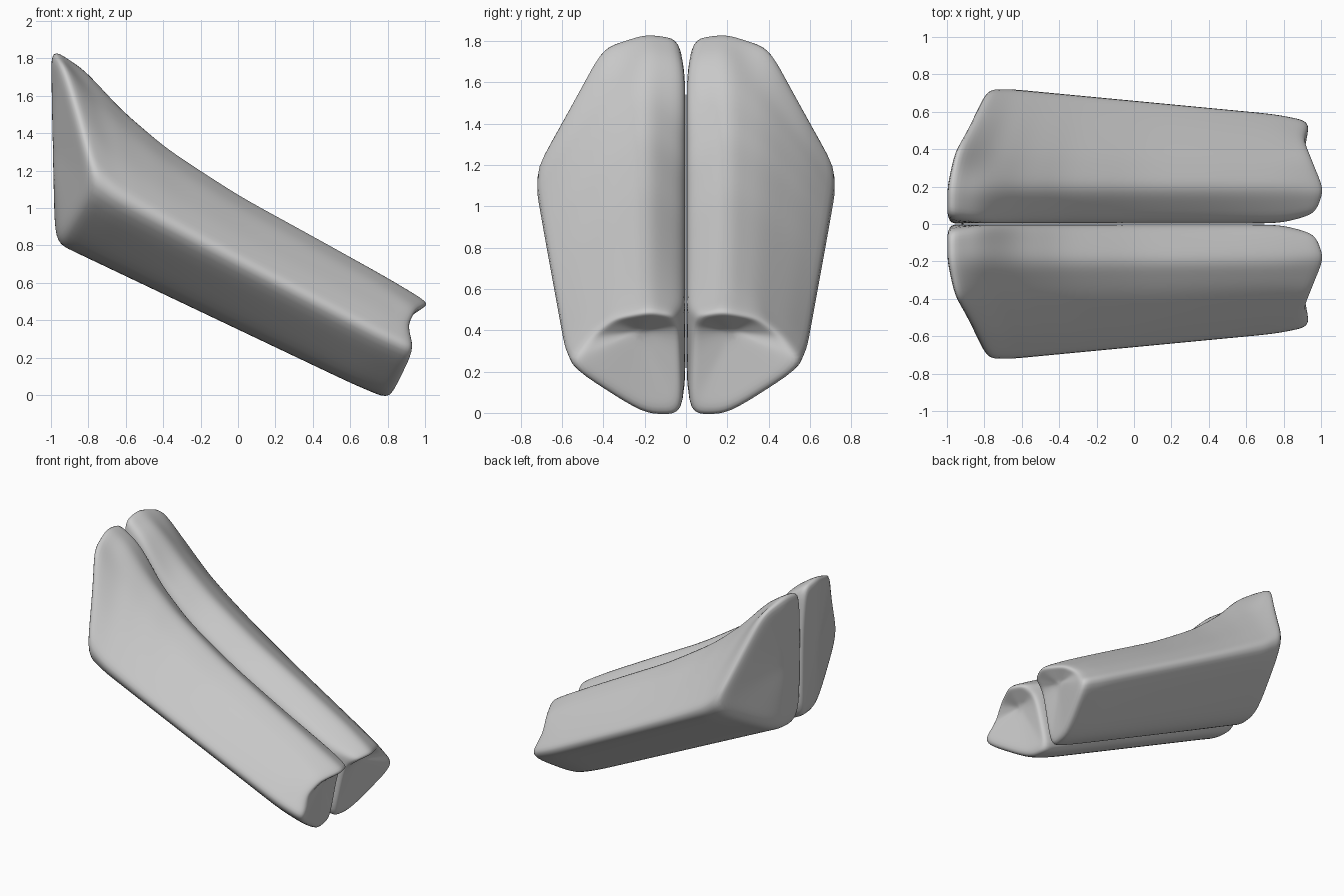
import bpy, bmesh
from mathutils import Vector as V

if "Cube" in bpy.data.objects:
    bpy.data.objects.remove(bpy.data.objects["Cube"])

# End rings, order: inner bottom, outer bottom, side ridge, upper side, shoulder, crest, inner top, inner wall
BACK = [(-.98, .0, .81), (-.955, .25, .81), (-.765, .775, 1.12), (-.88, .54, 1.55),
        (-.955, .41, 1.81), (-1.0, .20, 1.86), (-1.0, .03, 1.84), (-.99, .0, 1.5)]
FRONT = [(.80, .01, -.025), (.83, .20, -.025), (.95, .58, .22), (.915, .47, .37),
         (.96, .36, .46), (1.035, .18, .495), (.99, .06, .475), (.89, .03, .40)]
# Stations along the crest: x, crest height, groove depth
STATIONS = [(-.82, 1.75, .05), (-.62, 1.54, .13), (-.38, 1.335, .15),
            (0, 1.085, .14), (.4, .865, .13), (.80, .64, .10)]
N = len(BACK)


def section(x, top, groove):
    t = (x + .98) / 1.98
    bx = -.95 + 1.75 * t
    dx = -.77 + 1.7 * t
    crest = V((x, .19, top))
    ridge = V((dx, .70 - .105 * dx, .70 - .52 * dx))
    upper = crest.lerp(ridge, .68) + V((0, .015, .03))
    shoulder = crest.lerp(ridge, .32) + V((0, .015, .04))
    low = .35 - .475 * bx
    bottom, inner = V((bx, .003, low)), V((x, .003, top - groove))
    return [bottom, V((bx, .22, low)), ridge, upper, shoulder,
            crest, inner, inner.lerp(bottom, .3)]


def build_half(name, side):
    rings = [BACK] + [section(*s) for s in STATIONS] + [FRONT]
    bm = bmesh.new()
    loops = [[bm.verts.new(V(p)) for p in r] for r in rings]

    def bridge(a, b):
        for i in range(N):
            j = (i + 1) % N
            bm.faces.new((a[i], a[j], b[j], b[i]))

    for a, b in zip(loops, loops[1:]):
        bridge(a, b)
    # Faceted end caps: nearly flat at the tall end, notched under the lip at the low end
    for loop, centre in ((loops[0], V((-.99, .19, 1.3))),
                         (loops[-1], V((.88, .22, .39)))):
        inner = [bm.verts.new(v.co.lerp(centre, .5)) for v in loop]
        bridge(loop, inner)
        mid = bm.verts.new(centre)
        for i in range(N):
            bm.faces.new((inner[i], inner[(i + 1) % N], mid))
    for v in bm.verts:
        v.co.y *= side
    bmesh.ops.recalc_face_normals(bm, faces=bm.faces)
    for f in bm.faces:
        f.smooth = True
    me = bpy.data.meshes.new(name)
    bm.to_mesh(me)
    bm.free()
    ob = bpy.data.objects.new(name, me)
    bpy.context.collection.objects.link(ob)
    # Tighten the cage, then round it
    tight = ob.modifiers.new("tighten", 'SUBSURF')
    tight.subdivision_type = 'SIMPLE'
    tight.levels = tight.render_levels = 1
    soft = ob.modifiers.new("round", 'SUBSURF')
    soft.levels = soft.render_levels = 2


# Two mirrored halves
build_half("left_half", 1)
build_half("right_half", -1)
